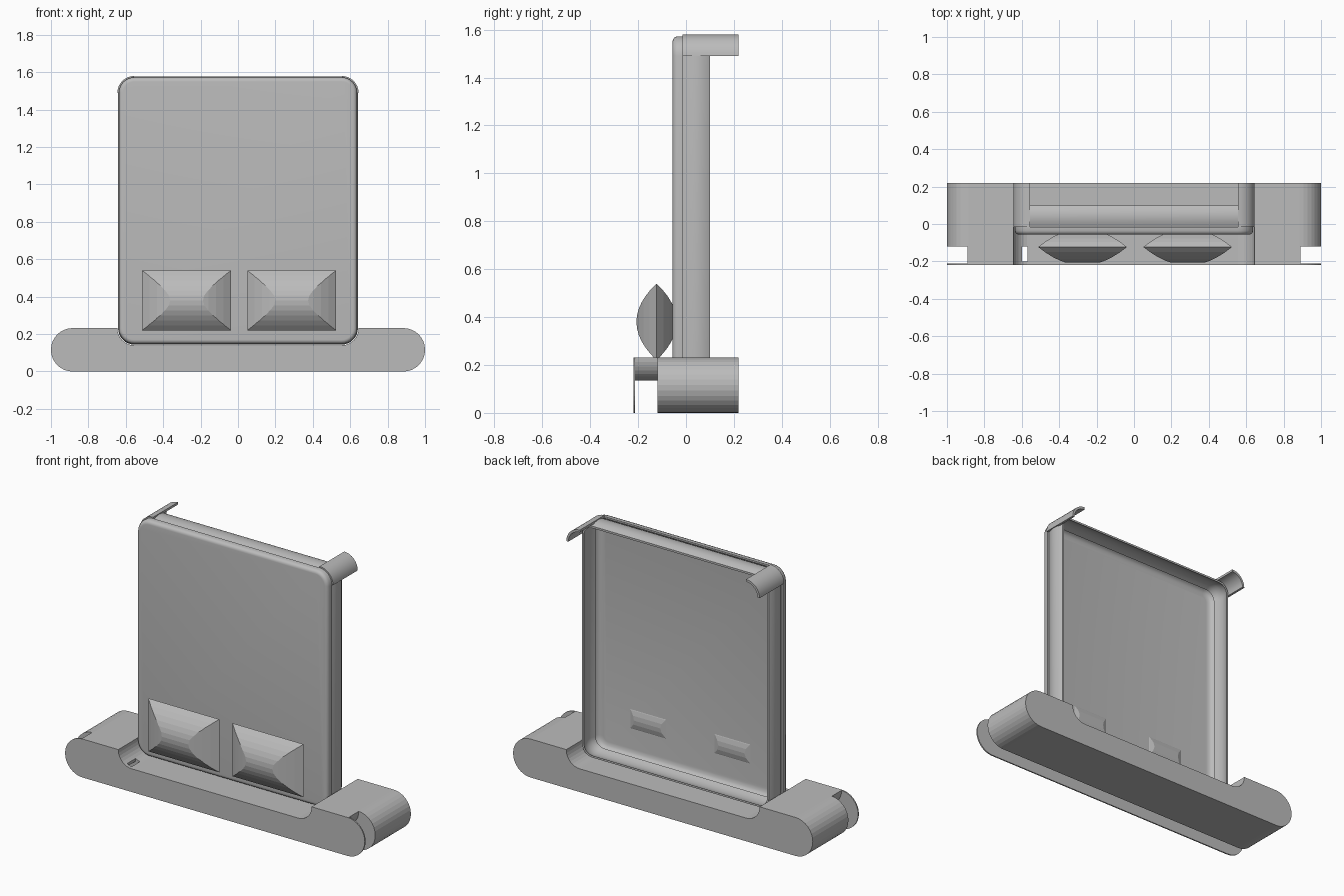
import bpy, bmesh, math

cube = bpy.data.objects.get("Cube")
if cube:
    bpy.data.objects.remove(cube, do_unlink=True)

grey = bpy.data.materials.new("plain grey")
grey.use_nodes = True
COLOUR = (0.5, 0.5, 0.5, 1)
grey.diffuse_color = COLOUR
grey.node_tree.nodes["Principled BSDF"].inputs["Base Color"].default_value = COLOUR


def loft(name, rings, closed=False, smooth=None):
    """Skin a row of equal point rings, capped at both ends or joined in a loop."""
    bm = bmesh.new()
    rows = [[bm.verts.new(p) for p in ring] for ring in rings]
    n = len(rows[0])
    pairs = list(zip(rows, rows[1:])) + ([(rows[-1], rows[0])] if closed else [])
    for a, b in pairs:
        for i in range(n):
            j = (i + 1) % n
            bm.faces.new((a[i], a[j], b[j], b[i]))
    if not closed:
        bm.faces.new(rows[0])
        bm.faces.new(rows[-1])
    bmesh.ops.recalc_face_normals(bm, faces=bm.faces)
    mesh = bpy.data.meshes.new(name)
    bm.to_mesh(mesh)
    bm.free()
    mesh.materials.append(grey)
    obj = bpy.data.objects.new(name, mesh)
    bpy.context.collection.objects.link(obj)
    if smooth:
        bpy.ops.object.select_all(action='DESELECT')
        obj.select_set(True)
        bpy.context.view_layer.objects.active = obj
        bpy.ops.object.shade_smooth_by_angle(angle=math.radians(smooth))
    return obj


def rounded(x, z0, z1, r, steps=8):
    """Rounded rectangle outline in x and z."""
    pts = []
    corners = ((x - r, z1 - r), (r - x, z1 - r), (r - x, z0 + r), (x - r, z0 + r))
    for k, (cx, cz) in enumerate(corners):
        for s in range(steps + 1):
            a = math.pi / 2 * (k + s / steps)
            pts.append((cx + r * math.cos(a), cz + r * math.sin(a)))
    return pts


def prism(name, outline, y0, y1, smooth=None):
    return loft(name, [[(x, y, z) for x, z in outline] for y in (y0, y1)], smooth=smooth)


def boolean(obj, cutter, operation='DIFFERENCE'):
    mod = obj.modifiers.new(operation.lower(), 'BOOLEAN')
    mod.operation = operation
    mod.solver = 'EXACT'
    mod.object = cutter
    cutter.hide_render = True
    cutter.hide_set(True)


HALF, LOW, HIGH, CORNER = 0.645, 0.14, 1.58, 0.09


def case_ring(inset, y):
    pts = rounded(HALF - inset, LOW + inset, HIGH - inset, CORNER - inset)
    return [(x, y, z) for x, z in pts]


# Base: long body, thin front plate and a short bridge between them
body = prism("base_body", rounded(1, 0, 0.232, 0.1155), -0.12, 0.22)
plate = prism("base_front_plate", rounded(1, 0, 0.232, 0.1155), -0.22, -0.212)
half_bridge = [(0.89, 0.232)] + [
    (0.80 + 0.09 * math.cos(a), 0.23 - 0.095 * math.sin(a))
    for a in (math.pi / 16 * k for k in range(9))]
bridge = prism("base_bridge", half_bridge + [(-x, z) for x, z in reversed(half_bridge)],
               -0.213, -0.119)

# Slot through the base that takes the case
slot = prism("slot_cutter", rounded(HALF, LOW, HIGH, CORNER), -0.4, 0.4)
for part in (body, plate, bridge):
    boolean(part, slot)
notch = prism("notch_cutter", [(-0.6, 0.1), (-0.57, 0.1), (-0.57, 0.2), (-0.6, 0.2)], -0.20, -0.11)
boolean(bridge, notch)

# Front panel: shallow hollow tray with a rounded rim
loft("case_panel", [case_ring(i, y) for i, y in (
    (0.06, -0.05), (0.04, -0.047), (0.025, -0.037), (0.018, -0.015),
    (0.008, -0.015), (0.008, -0.037), (0.013, -0.049), (0.022, -0.055), (0.03, -0.056))],
    smooth=40)

# Bulged side wall running round the case
bulge = [(0.02, -0.015), (0.009, 0.01), (0.004, 0.04), (0.008, 0.075), (0.022, 0.1)]
loft("case_wall", [case_ring(i, y) for i, y in bulge] +
     [case_ring(i + 0.012, y) for i, y in reversed(bulge)], closed=True, smooth=50)

# Curved grips on the two upper corners
arc = [math.pi / 16 * k for k in range(9)]
for side, label in ((1, "left"), (-1, "right")):
    section = [(side * (HALF - CORNER + r * math.cos(a)), HIGH - CORNER + r * math.sin(a))
               for r, row in ((CORNER, arc), (CORNER - 0.014, arc[::-1])) for a in row]
    prism(label + "_corner_grip", section, -0.015, 0.22, smooth=40)


# Pillow blocks: two crossed lens sections intersected
def lens(half, depth, steps=12):
    ts = [-1 + 2 * k / steps for k in range(steps + 1)]
    front = [(half * t, -depth * (1 - t * t)) for t in ts]
    return front + [(u, -d) for u, d in front[-2:0:-1]]


PILLOW_Y, PILLOW_Z = -0.123, 0.38
for cx, label in ((0.287, "left"), (-0.275, "right")):
    wide = lens(0.237, 0.098)
    tall = lens(0.16, 0.084)
    pillow = loft(label + "_pillow", [[(cx + u, PILLOW_Y + d, z) for u, d in wide]
                                      for z in (0.1, 0.7)])
    cutter = loft(label + "_pillow_cutter", [[(x, PILLOW_Y + d, PILLOW_Z + u) for u, d in tall]
                                             for x in (cx - 0.3, cx + 0.3)])
    boolean(pillow, cutter, 'INTERSECT')
